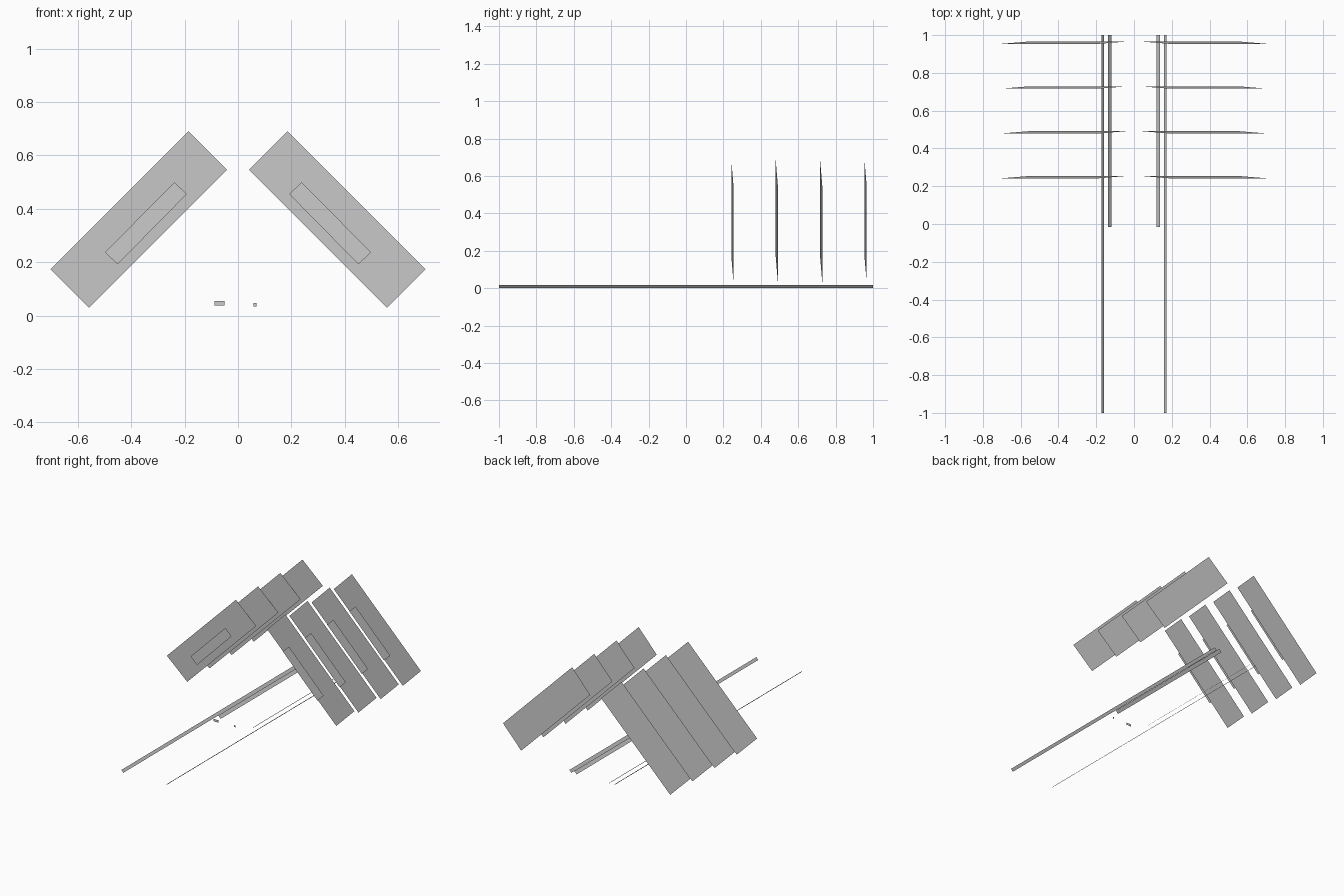
import bpy

if "Cube" in bpy.data.objects:
    bpy.data.objects.remove(bpy.data.objects["Cube"])


def sheet(name, corners, facing):
    """Single flat quad whose normal points towards 'facing'."""
    me = bpy.data.meshes.new(name)
    me.from_pydata(corners, [], [(0, 1, 2, 3)])
    me.update()
    n = me.polygons[0].normal
    if sum(a * b for a, b in zip(n, facing)) < 0:
        me.flip_normals()
    ob = bpy.data.objects.new(name, me)
    bpy.context.collection.objects.link(ob)
    return ob


FRONT = (0, -1, 0)

for side, s in (("left", -1), ("right", 1)):
    # four slanted panels in a row, each with a narrow strip in front
    for i in range(4):
        y = 0.248 + 0.2373 * i
        sheet(f"{side}_panel_{i + 1}",
              [(s * 0.185, y - 0.006, 0.69), (s * 0.041, y + 0.006, 0.546),
               (s * 0.558, y + 0.006, 0.03), (s * 0.702, y - 0.006, 0.173)], FRONT)
        ys = y - 0.043
        sheet(f"{side}_strip_{i + 1}",
              [(s * 0.238, ys, 0.50), (s * 0.192, ys, 0.455),
               (s * 0.451, ys, 0.192), (s * 0.498, ys, 0.237)], FRONT)

    # long outer rail and short inner rail, tilted inward
    for name, x0, x1, y0, h in (("outer_rail", 0.159, 0.173, -1.0, 0.016),
                                ("inner_rail", 0.119, 0.137, -0.015, 0.018)):
        sheet(f"{side}_{name}",
              [(s * x0, y0, 0), (s * x1, y0, h), (s * x1, 1, h), (s * x0, 1, 0)],
              (-s, 0, 1))

# two small upright markers near the middle
for name, xa, xb, za, zb, y in (("left_marker", -0.088, -0.051, 0.038, 0.054, -0.135),
                                ("right_marker", 0.058, 0.070, 0.034, 0.047, -0.125)):
    sheet(name, [(xa, y, za), (xb, y, za), (xb, y, zb), (xa, y, zb)], FRONT)
